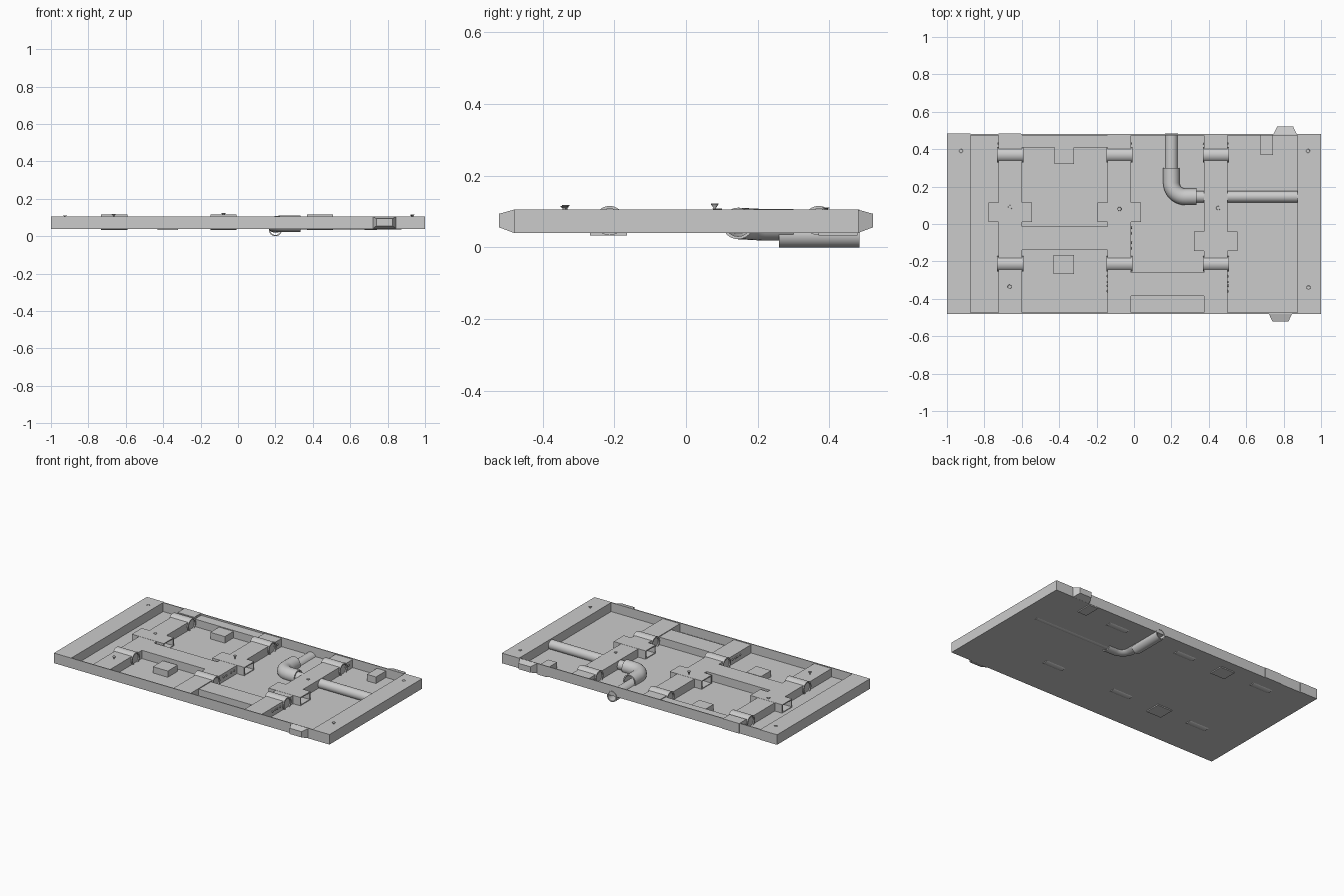
import bpy, bmesh, math
from mathutils import Vector

if "Cube" in bpy.data.objects:
    bpy.data.objects.remove(bpy.data.objects["Cube"])

BOT, FLOOR, TOP = 0.04, 0.047, 0.106
BEAM_TOP = 0.101
BEAMS = (-0.662, -0.078, 0.438)


def finish(bm, name, smooth=False):
    bmesh.ops.recalc_face_normals(bm, faces=bm.faces)
    me = bpy.data.meshes.new(name)
    bm.to_mesh(me)
    bm.free()
    ob = bpy.data.objects.new(name, me)
    bpy.context.collection.objects.link(ob)
    if smooth:
        bpy.ops.object.select_all(action='DESELECT')
        ob.select_set(True)
        bpy.context.view_layer.objects.active = ob
        bpy.ops.object.shade_smooth_by_angle(angle=math.radians(40))
    return ob


def box(name, x0, x1, y0, y1, z0, z1):
    bm = bmesh.new()
    bmesh.ops.create_cube(bm, size=1)
    for v in bm.verts:
        v.co = Vector((x0 + (v.co.x + .5) * (x1 - x0),
                       y0 + (v.co.y + .5) * (y1 - y0),
                       z0 + (v.co.z + .5) * (z1 - z0)))
    return finish(bm, name)


def loft(name, rings, closed=False, smooth=True):
    """Skin a list of equal-length rings; closed joins last to first, else ends are capped."""
    bm = bmesh.new()
    vs = [[bm.verts.new(p) for p in r] for r in rings]
    n, m = len(rings[0]), len(rings)
    for i in range(m if closed else m - 1):
        a, b = vs[i], vs[(i + 1) % m]
        for j in range(n):
            k = (j + 1) % n
            bm.faces.new((a[j], a[k], b[k], b[j]))
    if not closed:
        bm.faces.new(vs[0])
        bm.faces.new(vs[-1])
    return finish(bm, name, smooth)


def ring(c, axis, r, n=24):
    axis = Vector(axis).normalized()
    u = axis.cross(Vector((0, 0, 1)))
    if u.length < 1e-4:
        u = Vector((1, 0, 0))
    u.normalize()
    w = axis.cross(u)
    return [Vector(c) + r * (math.cos(t) * u + math.sin(t) * w)
            for t in (2 * math.pi * i / n for i in range(n))]


def tube(name, path, r, inner):
    """Hollow pipe along a path of points."""
    p = [Vector(q) for q in path]
    ax = [p[min(i + 1, len(p) - 1)] - p[max(i - 1, 0)] for i in range(len(p))]
    outer = [ring(c, a, r) for c, a in zip(p, ax)]
    inn = [ring(c, a, inner) for c, a in zip(p, ax)]
    return loft(name, outer + inn[::-1], closed=True)


# floor tray, thin side walls and end planks
box("floor_plate", -0.99, 0.99, -0.475, 0.475, BOT, FLOOR)
box("front_wall", -0.88, 0.88, -0.48, -0.474, BOT, TOP)
box("back_wall", -0.88, 0.88, 0.474, 0.48, BOT, TOP)
box("left_end_plank", -1, -0.875, -0.48, 0.484, BOT, TOP)
box("right_end_plank", 0.875, 1, -0.48, 0.481, BOT, TOP)


# lengthwise beams with open cross ducts and sleeve tubes
for i, x in enumerate(BEAMS):
    box("beam", x - .0625, x + .0625, -0.475, 0.475, BOT, BEAM_TOP)
    yc = -0.093 if i == 2 else 0.062
    y0, y1 = yc - .052, yc + .052
    z0, z1, t = FLOOR - .002, BEAM_TOP + .001, .007

    def rect(px, d):
        return [(px, y0 + d, z0 + d), (px, y1 - d, z0 + d),
                (px, y1 - d, z1 - d), (px, y0 + d, z1 - d)]
    loft("cross_duct", [rect(x - .116, 0), rect(x + .116, 0),
                        rect(x + .116, t), rect(x - .116, t)], True, False)
    for y in (-0.213, 0.37):
        tube("sleeve_tube", [(x - .07, y, .075), (x + .07, y, .075)], .041, .033)
box("beam_end_block", -0.725, -0.605, 0.41, 0.484, BOT, TOP)

# crosswise planks joining the beams
box("center_plank", -0.6, -0.14, -0.14, -0.014, BOT, BEAM_TOP)
box("back_plank", -0.6, -0.14, 0.41, 0.475, BOT, 0.096)
box("front_plank", -0.016, 0.376, -0.385, -0.258, BOT, 0.096)

# blocks that pass through the floor
box("block", -0.43, -0.322, -0.268, -0.165, 0.033, 0.088)
box("block", -0.425, -0.32, 0.32, 0.415, 0.033, 0.09)
box("block", 0.677, 0.742, 0.37, 0.478, 0.033, 0.09)

# pipes and elbow
tube("long_pipe", [(0.32, 0.146, .068), (0.875, 0.146, .068)], .031, .025)
tube("outlet_pipe", [(0.2, 0.26, .035), (0.2, 0.484, .035)], .035, .028)
R = 0.075
cx, cy = 0.2 + R, 0.145 + R
arc = [(cx - R * math.cos(a), cy - R * math.sin(a), .063 + .004 * math.sin(a))
       for a in (math.pi / 2 * k / 10 for k in range(11))]
tube("pipe_elbow", [(0.2, 0.30, .063)] + arc + [(0.335, 0.145, .067)], .044, .036)

# tapered side lugs
for s, x in ((1, 0.808), (-1, 0.783)):
    def lug(w, y, z0, z1):
        return [(x - w, s * y, z0), (x + w, s * y, z0), (x + w, s * y, z1), (x - w, s * y, z1)]
    loft("side_lug", [lug(.063, .478, BOT, TOP), lug(.043, .521, .056, .094)], smooth=False)

# screws with flared heads; some stand proud of the surface
SCREWS = [(-.662, .09, .006), (-.665, -.335, .016), (-.078, .08, .02), (.45, .085, .006),
          (.93, .39, .004), (.933, -.34, .008), (-.925, .39, .003)]
for x, y, h in SCREWS:
    base = TOP if abs(x) > .8 else BEAM_TOP
    loft("screw", [ring((x, y, z), (0, 0, 1), r, 12) for z, r in
                   ((base - .01, .004), (base + h * .5, .004), (base + h, .011), (base + h + .002, .010))])

# rivets on the beam sides
RIVETS = [(-1, 0, .43), (1, 0, -.03), (-1, 1, .43), (-1, 1, -.28), (-1, 1, -.33),
          (1, 1, .43), (1, 1, -.02), (1, 1, -.1), (1, 2, -.28), (1, 2, -.33), (-1, 2, .43), (1, 2, .43)]
for s, b, y in RIVETS:
    x = BEAMS[b] + s * .0625
    for dy in (0, -.03):
        loft("rivet", [ring((x + s * d, y + dy, .078), (1, 0, 0), r, 8)
                       for d, r in ((-.002, .006), (.003, .006), (.006, .003))])
